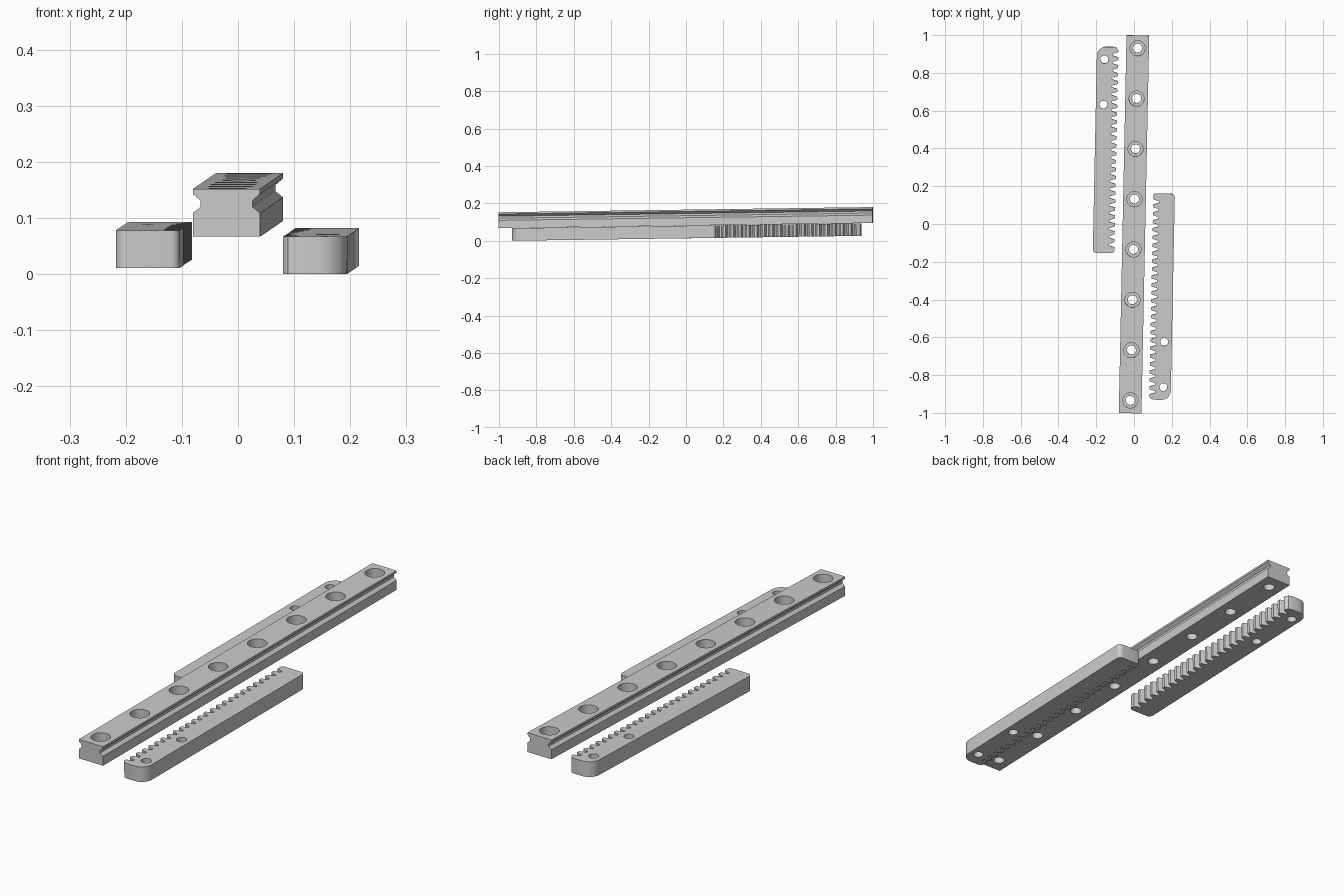
import bpy, bmesh
from math import sin, cos, pi
from mathutils import Matrix, Vector

if "Cube" in bpy.data.objects:
    bpy.data.objects.remove(bpy.data.objects["Cube"])

# Light grey metal for every part
grey = bpy.data.materials.new("light grey metal")
grey.use_nodes = True
grey.diffuse_color = (0.6, 0.6, 0.6, 1)
grey.node_tree.nodes["Principled BSDF"].inputs["Base Color"].default_value = (0.6, 0.6, 0.6, 1)

# The assembly leans slightly about x and z
TILT = (Matrix.Translation((0, 0, 0.013)) @ Matrix.Rotation(-0.0205, 4, 'Z')
        @ Matrix.Rotation(0.014, 4, 'X'))


def mesh_object(name, bm):
    bmesh.ops.recalc_face_normals(bm, faces=bm.faces)
    mesh = bpy.data.meshes.new(name)
    bm.to_mesh(mesh)
    bm.free()
    obj = bpy.data.objects.new(name, mesh)
    bpy.context.collection.objects.link(obj)
    return obj


def prism(name, points, sweep):
    """Extrude a closed outline along a vector."""
    bm = bmesh.new()
    face = bm.faces.new([bm.verts.new(p) for p in points])
    result = bmesh.ops.extrude_face_region(bm, geom=[face], use_keep_orig=True)
    verts = [g for g in result["geom"] if isinstance(g, bmesh.types.BMVert)]
    bmesh.ops.translate(bm, verts=verts, vec=sweep)
    return mesh_object(name, bm)


def drill(obj, centres, radius, low, high):
    """Cut a row of vertical round holes between two heights."""
    bm = bmesh.new()
    for x, y in centres:
        bmesh.ops.create_cone(bm, cap_ends=True, segments=32, radius1=radius, radius2=radius,
                              depth=high - low,
                              matrix=Matrix.Translation((x, y, (low + high) / 2)))
    cutter = mesh_object("hole_cutter", bm)
    cutter.hide_render = True
    mod = obj.modifiers.new("holes", 'BOOLEAN')
    mod.operation = 'DIFFERENCE'
    mod.solver = 'EXACT'
    mod.object = cutter
    bpy.context.view_layer.update()
    graph = bpy.context.evaluated_depsgraph_get()
    mesh = bpy.data.meshes.new_from_object(obj.evaluated_get(graph))
    obj.modifiers.clear()
    obj.data = mesh
    bpy.data.objects.remove(cutter)


def finish(obj, placement):
    obj.data.transform(placement)
    obj.data.materials.clear()
    obj.data.materials.append(grey)
    bpy.ops.object.select_all(action='DESELECT')
    obj.select_set(True)
    bpy.context.view_layer.objects.active = obj
    bpy.ops.object.shade_smooth_by_angle(angle=0.5)


def arc(cx, cy, r, start, steps=8):
    """Quarter circle, counter-clockwise."""
    return [(cx + r * cos(start + pi / 2 * i / steps),
             cy + r * sin(start + pi / 2 * i / steps)) for i in range(steps + 1)]


# Guide rail: grooved section with counterbored screw holes
RAIL_Z, RAIL_H = 0.068, 0.085
side = [(0.06, 0), (0.06, 0.042), (0.046, 0.053), (0.046, 0.064), (0.06, 0.076), (0.06, RAIL_H)]
section = side + [(-x, z) for x, z in reversed(side)]
rail = prism("guide_rail", [(x, -1, z + RAIL_Z) for x, z in section], Vector((0, 2, 0)))
screws = [(0, 0.2665 * (i - 3.5)) for i in range(8)]
drill(rail, screws, 0.024, 0, 0.3)
drill(rail, screws, 0.04, RAIL_Z + RAIL_H - 0.048, 0.3)
finish(rail, TILT)


# Toothed racks: rounded bar with trapezoid teeth on the inner side
def rack(name, placement):
    tip, root, pitch = 0.099, 0.129, 0.0419
    outline = [(0.125, -0.927)]
    outline += arc(0.163, -0.877, 0.05, -pi / 2)
    outline += arc(0.193, 0.145, 0.02, 0)
    outline += arc(tip + 0.015, 0.15, 0.015, pi / 2, 4)
    for i in range(25):
        y = 0.12 - pitch * i
        outline += [(tip, y + 0.0145), (tip + 0.003, y + 0.0125), (root, y + 0.0045),
                    (root, y - 0.0045), (tip + 0.003, y - 0.0125), (tip, y - 0.0145)]
    outline += [(tip, -0.908), (0.108, -0.922)]
    obj = prism(name, [(x, y, 0) for x, y in outline], Vector((0, 0, 0.067)))
    drill(obj, [(0.173, -0.86), (0.173, -0.62)], 0.021, -0.1, 0.2)
    finish(obj, placement)


rack("left_rack", TILT)
rack("right_rack", TILT @ Matrix.Translation((-0.002, 0.009, 0)) @ Matrix.Rotation(pi, 4, 'Z'))
